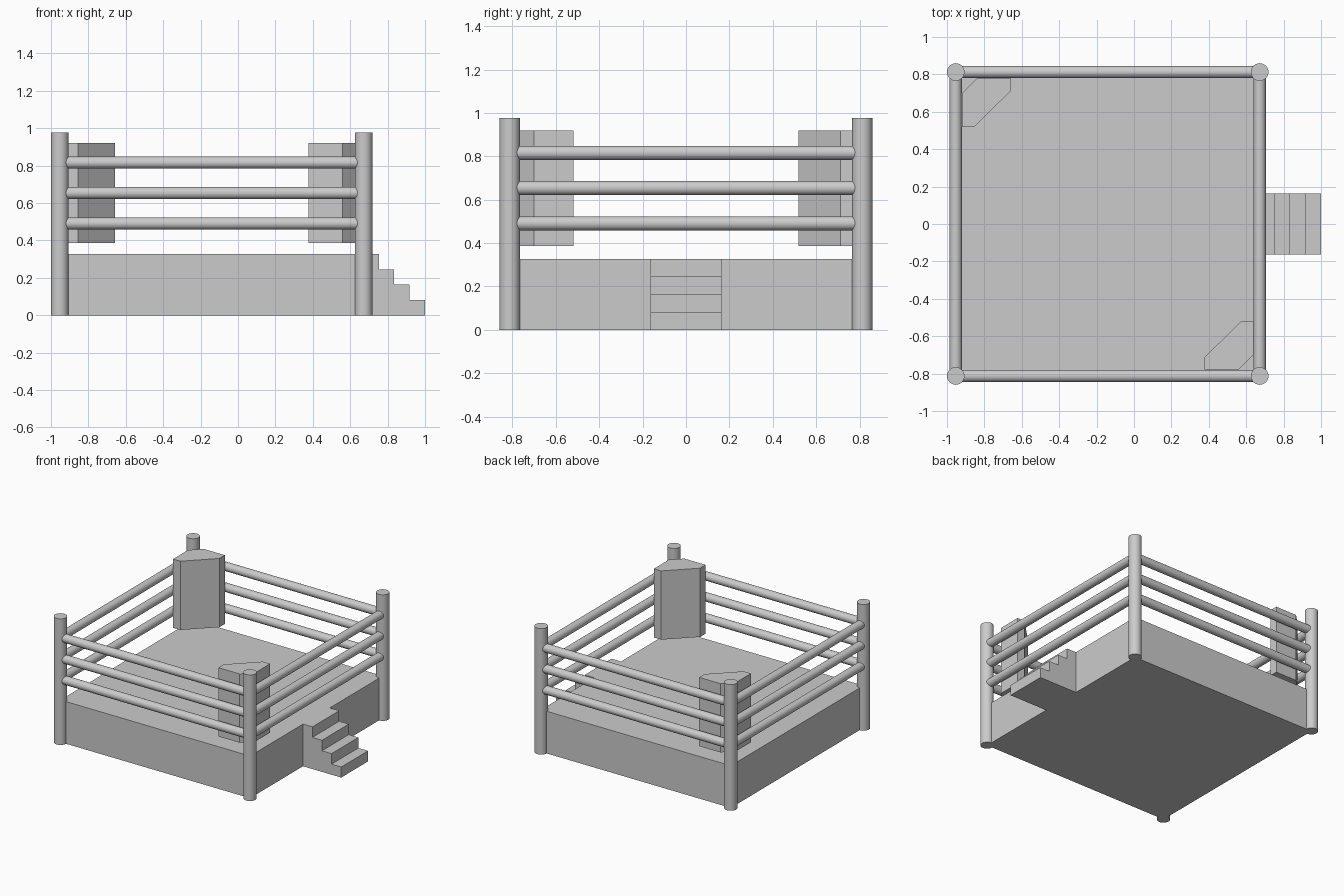
import bpy
import bmesh
import math
from mathutils import Matrix, Vector

if "Cube" in bpy.data.objects:
    bpy.data.objects.remove(bpy.data.objects["Cube"])

CX = -0.1405          # ring centre in x (stairs extend to the right)
HALF = 0.8125         # half distance between posts
DECK = 0.327          # platform height

grey = bpy.data.materials.new("light_grey")
grey.diffuse_color = (0.6, 0.6, 0.6, 1)
grey.use_nodes = True
grey.node_tree.nodes["Principled BSDF"].inputs["Base Color"].default_value = grey.diffuse_color


def add_object(name, bm):
    bmesh.ops.recalc_face_normals(bm, faces=bm.faces)
    mesh = bpy.data.meshes.new(name)
    bm.to_mesh(mesh)
    bm.free()
    mesh.materials.append(grey)
    obj = bpy.data.objects.new(name, mesh)
    bpy.context.collection.objects.link(obj)
    return obj


def prism(name, points, offset):
    """Extrude a closed 3D outline along an offset."""
    bm = bmesh.new()
    face = bm.faces.new([bm.verts.new(p) for p in points])
    ext = bmesh.ops.extrude_face_region(bm, geom=[face], use_keep_orig=True)
    verts = [g for g in ext["geom"] if isinstance(g, bmesh.types.BMVert)]
    bmesh.ops.translate(bm, verts=verts, vec=offset)
    return add_object(name, bm)


def rod(name, start, end, radius):
    """Smooth cylinder between two points."""
    a, b = Vector(start), Vector(end)
    rot = (b - a).to_track_quat('Z', 'Y').to_matrix().to_4x4()
    bm = bmesh.new()
    bmesh.ops.create_cone(bm, cap_ends=True, segments=32, radius1=radius,
                          radius2=radius, depth=(b - a).length,
                          matrix=Matrix.Translation((a + b) / 2) @ rot)
    obj = add_object(name, bm)
    bpy.ops.object.select_all(action='DESELECT')
    obj.select_set(True)
    bpy.context.view_layer.objects.active = obj
    bpy.ops.object.shade_smooth_by_angle(angle=math.radians(40))


# Platform
corners = [(CX + sx * HALF, sy * HALF) for sx, sy in ((-1, -1), (1, -1), (1, 1), (-1, 1))]
prism("platform", [(x, y, 0) for x, y in corners], (0, 0, DECK))

# Corner posts and three ropes per side
sides = ("front", "right", "back", "left")
for i, (x, y) in enumerate(corners):
    rod(f"corner_post_{i + 1}", (x, y, 0), (x, y, 0.977), 0.047)
    nx, ny = corners[(i + 1) % 4]
    for level, z in enumerate((0.491, 0.654, 0.816)):
        rod(f"{sides[i]}_rope_{level + 1}", (x, y, z), (nx, ny, z), 0.0325)

# Corner pads in two opposite corners, outline measured inward from the post
pad = [(0.034, 0.113), (0.034, 0.295), (0.097, 0.295),
       (0.295, 0.100), (0.295, 0.034), (0.113, 0.034)]
for name, s, (x, y) in (("front_right_pad", -1, corners[1]), ("back_left_pad", 1, corners[3])):
    prism(name, [(x + s * u, y - s * v, 0.387) for u, v in pad], (0, 0, 0.533))

# Stairs: stepped side profile extruded across y
x0 = CX + HALF
edges = [1.0, 0.917, 0.835, 0.753]
profile = [(x0, 0)]
for i, x in enumerate(edges):
    profile += [(x, DECK * i / 4), (x, DECK * (i + 1) / 4)]
profile.append((x0, DECK))
prism("stairs", [(x, -0.164, z) for x, z in profile], (0, 0.328, 0))
